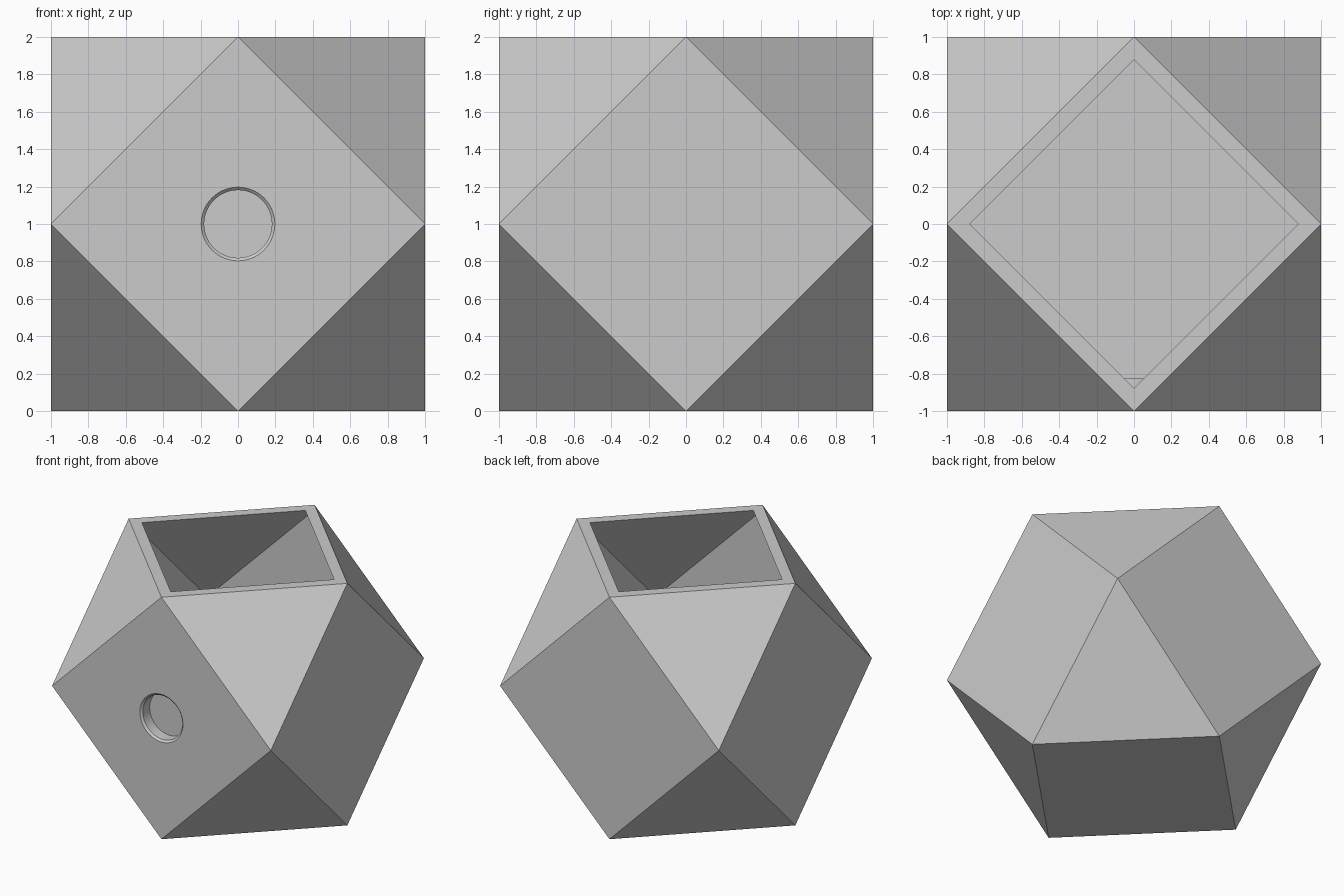
import bpy, bmesh, math
from mathutils import Vector, Matrix
from itertools import product

if "Cube" in bpy.data.objects:
    bpy.data.objects.remove(bpy.data.objects["Cube"], do_unlink=True)

WALL = 0.07
BOSS_BACK = -0.825
CENTRE = Vector((0, 0, 1))

grey = bpy.data.materials.new("plain grey")
grey.use_nodes = True
colour = (0.6, 0.6, 0.6, 1)
grey.diffuse_color = colour
grey.node_tree.nodes["Principled BSDF"].inputs["Base Color"].default_value = colour


def make_object(name, bm):
    bmesh.ops.recalc_face_normals(bm, faces=bm.faces)
    mesh = bpy.data.meshes.new(name)
    bm.to_mesh(mesh)
    bm.free()
    mesh.materials.append(grey)
    obj = bpy.data.objects.new(name, mesh)
    bpy.context.collection.objects.link(obj)
    return obj


def cut_corner_solid(name, offset, top):
    """Cube with its eight corners cut off, shrunk inwards by offset."""
    bm = bmesh.new()
    bmesh.ops.create_cube(bm, size=2 * (1 - offset))
    for v in bm.verts:
        if v.co.z > 0:
            v.co.z = top
    for signs in product((-1, 1), repeat=3):
        normal = Vector(signs).normalized()
        bmesh.ops.bisect_plane(bm, geom=bm.verts[:] + bm.edges[:] + bm.faces[:],
                               plane_co=normal * (2 / math.sqrt(3) - offset),
                               plane_no=normal, clear_outer=True, dist=1e-5)
        bmesh.ops.holes_fill(bm, edges=[e for e in bm.edges if e.is_boundary])
    bmesh.ops.remove_doubles(bm, verts=bm.verts, dist=1e-4)
    bmesh.ops.translate(bm, verts=bm.verts, vec=CENTRE)
    return make_object(name, bm)


def turned_solid(name, profile, sides=64):
    """Round solid along y from (radius, y) pairs."""
    bm = bmesh.new()
    rings = []
    for radius, y in profile:
        ring = bmesh.ops.create_circle(bm, segments=sides, radius=radius,
                                       matrix=Matrix.Translation((0, y, 1))
                                       @ Matrix.Rotation(math.pi / 2, 4, "X"))
        rings.append(ring["verts"])
    for a, b in zip(rings, rings[1:]):
        for i in range(sides):
            j = (i + 1) % sides
            bm.faces.new((a[i], a[j], b[j], b[i]))
    bm.faces.new(rings[0])
    bm.faces.new(rings[-1])
    return make_object(name, bm)


def combine(target, tool, operation):
    mod = target.modifiers.new("combine", "BOOLEAN")
    mod.operation, mod.solver, mod.object = operation, "EXACT", tool
    bpy.context.view_layer.objects.active = target
    bpy.ops.object.modifier_apply(modifier=mod.name)
    bpy.data.objects.remove(tool, do_unlink=True)


# Faceted planter body, hollowed out through the open top
body = cut_corner_solid("planter_body", 0, 1)
combine(body, cut_corner_solid("cavity_cutter", WALL, 1.1), "DIFFERENCE")

# Round boss on the inside of the front wall
combine(body, turned_solid("inner_boss", [(0.25, -0.96), (0.25, BOSS_BACK)]), "UNION")

# Blind round pocket in the front with a chamfered mouth
pocket = [(0.197, -1.1), (0.197, -1), (0.181, -0.985), (0.181, BOSS_BACK - WALL)]
combine(body, turned_solid("pocket_cutter", pocket), "DIFFERENCE")

# Smooth round walls, sharp facets
bpy.ops.object.select_all(action="DESELECT")
body.select_set(True)
bpy.context.view_layer.objects.active = body
bpy.ops.object.shade_smooth_by_angle(angle=math.radians(30))
